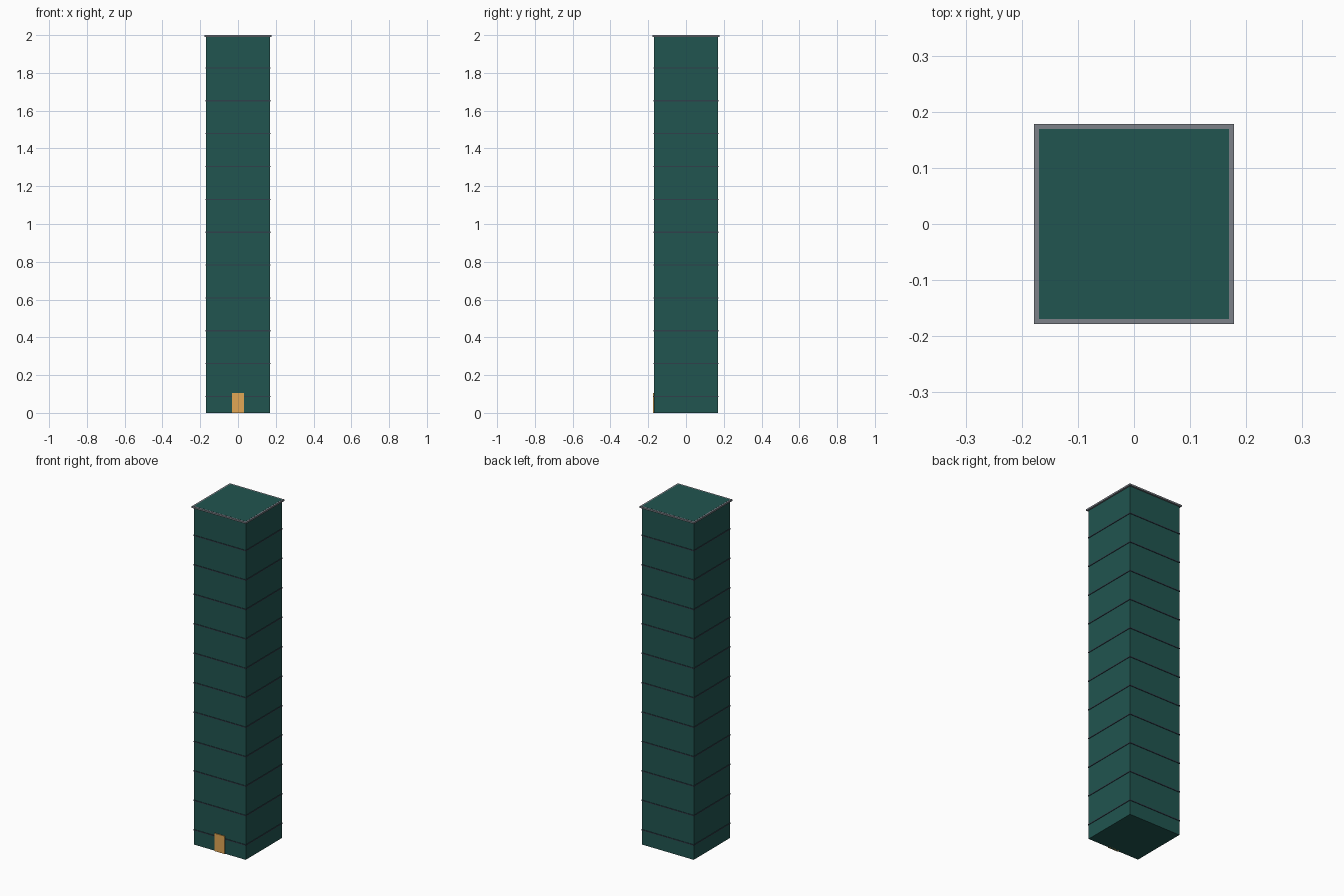
import bpy

if "Cube" in bpy.data.objects:
    bpy.data.objects.remove(bpy.data.objects["Cube"])


def material(name, color):
    m = bpy.data.materials.new(name)
    m.diffuse_color = (*color, 1)
    m.use_nodes = True
    m.node_tree.nodes["Principled BSDF"].inputs["Base Color"].default_value = m.diffuse_color
    return m


def box(name, x, y, z, mat=None):
    """Box spanning the given (min, max) ranges."""
    bpy.ops.mesh.primitive_cube_add(
        size=1, location=[(a + b) / 2 for a, b in (x, y, z)])
    ob = bpy.context.object
    ob.name = name
    ob.scale = [b - a for a, b in (x, y, z)]
    bpy.ops.object.transform_apply(location=False, rotation=False, scale=True)
    if mat:
        ob.data.materials.append(mat)
    return ob


def square(name, half, z, mat=None):
    return box(name, (-half, half), (-half, half), z, mat)


green = material("green_glass", (0.015, 0.09, 0.08))
dark = material("dark_band", (0.03, 0.05, 0.07))
grey = material("roof_grey", (0.2, 0.22, 0.25))
gold = material("door_gold", (0.76, 0.39, 0.09))

# Tower shaft
square("tower_body", 0.169, (0, 2.0), green)

# Thin floor bands
step = 2 / 11.5
for i in range(11):
    z = (i + 0.5) * step
    square(f"floor_band_{i + 1}", 0.172, (z - 0.003, z + 0.003), dark)

# Overhanging roof slab, its rim flush with the shaft top
square("roof_slab", 0.178, (1.99, 1.9995), grey)

# Entrance door
box("door", (-0.033, 0.033), (-0.174, -0.160), (0, 0.105), gold)
